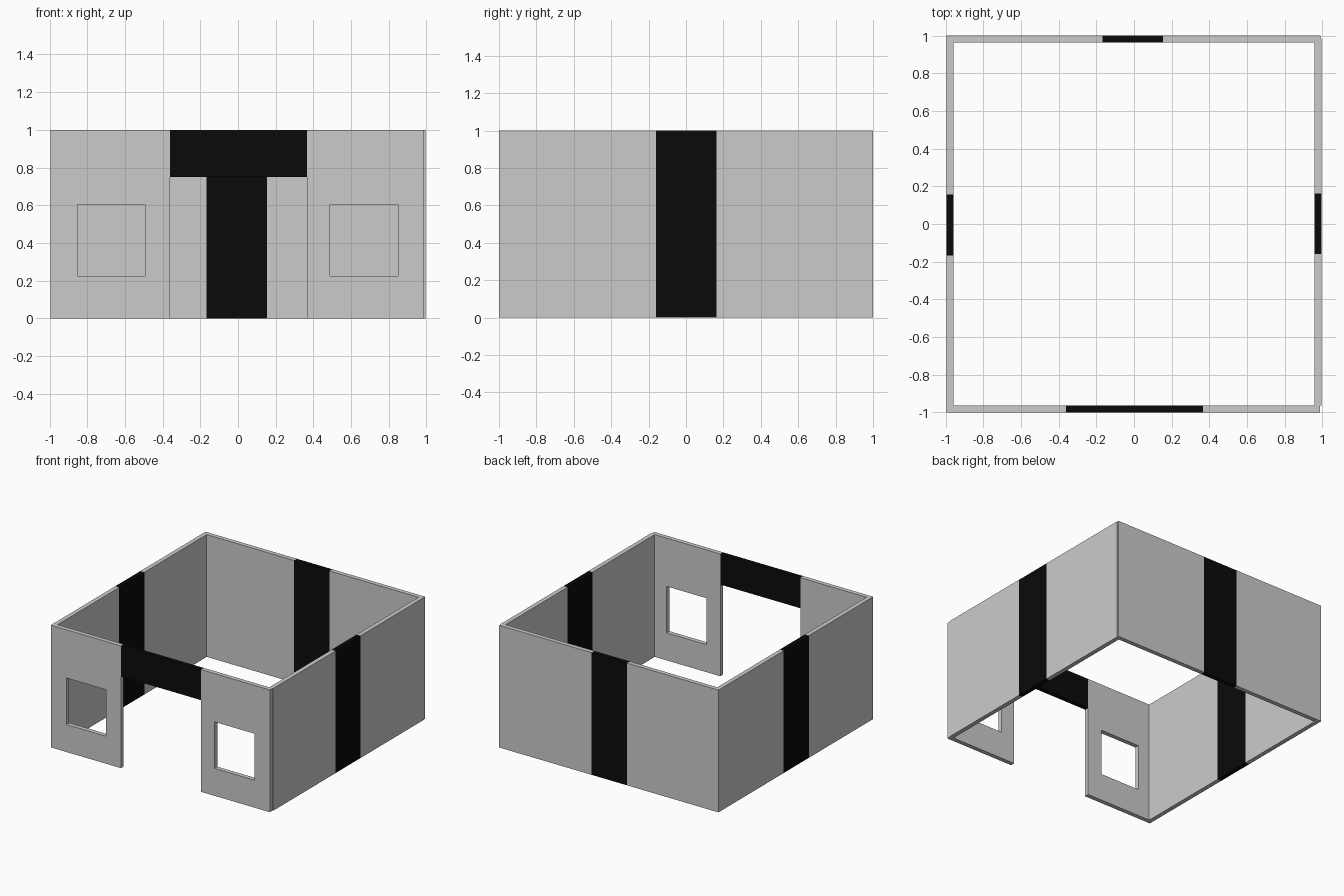
import bpy, bmesh, math

if "Cube" in bpy.data.objects:
    bpy.data.objects.remove(bpy.data.objects["Cube"])

H, T = 1.0, 0.036          # wall height and thickness

grey = bpy.data.materials.new("wall_grey")
grey.diffuse_color = (0.8, 0.8, 0.8, 1)
grey.use_nodes = True
grey.node_tree.nodes["Principled BSDF"].inputs["Base Color"].default_value = grey.diffuse_color
black = bpy.data.materials.new("band_black")
black.diffuse_color = (0.003, 0.003, 0.003, 1)
black.use_nodes = True
black.node_tree.nodes["Principled BSDF"].inputs["Base Color"].default_value = black.diffuse_color


def inside(u, z, rects):
    return any(a < u < b and c < z < d for a, b, c, d in rects)


def wall(name, turn, dist, ends, bands, holes=()):
    """Upright panel: rects are (u0, u1, z0, z1) seen from outside; turn = quarter turns."""
    rects = list(bands) + list(holes)
    us = sorted(set(ends) | {v for r in rects for v in r[:2]})
    zs = sorted({0.0, H} | {v for r in rects for v in r[2:]})
    bm = bmesh.new()
    grid = [[bm.verts.new((u, -dist, z)) for z in zs] for u in us]
    for i in range(len(us) - 1):
        for j in range(len(zs) - 1):
            u, z = (us[i] + us[i + 1]) / 2, (zs[j] + zs[j + 1]) / 2
            if inside(u, z, holes):
                continue
            f = bm.faces.new((grid[i][j], grid[i + 1][j], grid[i + 1][j + 1], grid[i][j + 1]))
            f.material_index = 1 if inside(u, z, bands) else 0
    bmesh.ops.delete(bm, geom=[v for v in bm.verts if not v.link_faces], context='VERTS')
    me = bpy.data.meshes.new(name)
    bm.to_mesh(me)
    bm.free()
    # only the bands are coloured
    me.materials.append(grey)
    me.materials.append(black)
    ob = bpy.data.objects.new(name, me)
    bpy.context.collection.objects.link(ob)
    ob.rotation_euler.z = turn * math.pi / 2
    mod = ob.modifiers.new("thickness", 'SOLIDIFY')
    mod.thickness, mod.offset = T, -1
    return ob


# Front wall: doorway under a black lintel, one window on each side
wall("front_wall", 0, 1.0, (-0.994, 0.988),
     bands=[(-0.36, 0.365, 0.75, H)],
     holes=[(-0.36, 0.365, 0, 0.75),
            (-0.853, -0.493, 0.225, 0.605),
            (0.488, 0.85, 0.225, 0.605)])

# Plain walls, each with a full-height black band
wall("right_wall", 1, 0.994, (-0.964, 0.985), [(-0.16, 0.163, 0, H)])
wall("back_wall", 2, 1.0, (-0.99, 0.994), [(-0.153, 0.167, 0, H)])
wall("left_wall", 3, 0.994, (-0.964, 0.964), [(-0.157, 0.167, 0, H)])
